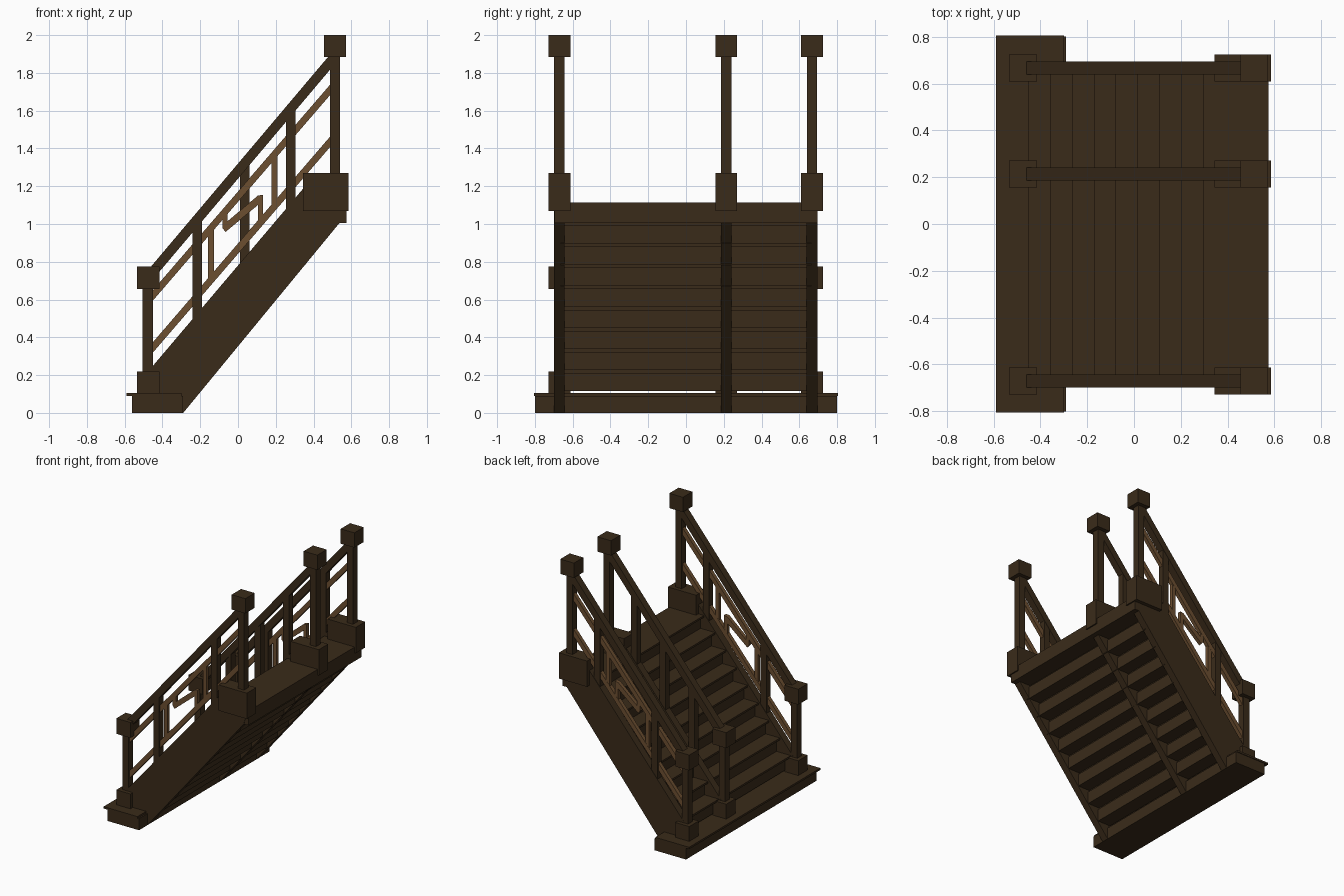
import bpy, bmesh

if "Cube" in bpy.data.objects:
    bpy.data.objects.remove(bpy.data.objects["Cube"])


def material(name, color):
    m = bpy.data.materials.new(name)
    m.diffuse_color = color
    m.use_nodes = True
    m.node_tree.nodes["Principled BSDF"].inputs["Base Color"].default_value = m.diffuse_color
    return m


DARK = material("dark_wood", (0.042, 0.024, 0.010, 1))
BROWN = material("brown_wood", (0.15, 0.077, 0.030, 1))


def prism(name, profile, y, width, mat=DARK):
    """Extrude an x-z profile along y, centred on y."""
    bm = bmesh.new()
    near = [bm.verts.new((x, y - width / 2, z)) for x, z in profile]
    far = [bm.verts.new((x, y + width / 2, z)) for x, z in profile]
    n = len(profile)
    bm.faces.new(near)
    bm.faces.new(far[::-1])
    for i in range(n):
        j = (i + 1) % n
        bm.faces.new((near[j], near[i], far[i], far[j]))
    bmesh.ops.recalc_face_normals(bm, faces=bm.faces)
    me = bpy.data.meshes.new(name)
    bm.to_mesh(me)
    bm.free()
    me.materials.append(mat)
    ob = bpy.data.objects.new(name, me)
    bpy.context.collection.objects.link(ob)
    return ob


def box(name, x0, x1, z0, z1, y, width, mat=DARK):
    return prism(name, [(x0, z0), (x1, z0), (x1, z1), (x0, z1)], y, width, mat)


def sloped(name, x0, x1, slope, top, thick, y, width, mat=DARK):
    """Bar with plumb-cut ends whose top edge is z = slope * x + top."""
    a, b = slope * x0 + top, slope * x1 + top
    return prism(name, [(x0, a - thick), (x1, b - thick), (x1, b), (x0, a)], y, width, mat)


# Base step and upper landing
box("base_block", -0.56, -0.29, 0, 0.09, 0, 1.60)
box("base_tread", -0.59, -0.30, 0.09, 0.105, 0, 1.61)
box("landing_block", 0.325, 0.575, 1.005, 1.10, 0, 1.39)
box("landing_tread", 0.295, 0.575, 1.10, 1.115, 0, 1.39)

# Steps: deep blocks reaching the underside of the stringers
RISE, RUN = 0.1115, 0.093
for k in range(8):
    nose, top = -0.45 + RUN * k, 0.2265 + RISE * k
    box("step_block", nose + 0.03, nose + 0.25, top - RISE, top - 0.015, 0, 1.33)
    box("step_tread", nose, nose + 0.24, top - 0.015, top, 0, 1.33)

# Three railings with stringers
for side, y in (("front", -0.670), ("middle", 0.213), ("back", 0.667)):
    prism(side + "_stringer",
          [(-0.47, 0), (-0.29, 0), (0.537, 1.005), (0.56, 1.08),
           (0.36, 1.205), (-0.47, 0.226)], y, 0.056)
    box(side + "_lower_post_foot", -0.535, -0.415, 0.10, 0.22, y, 0.115)
    box(side + "_lower_post", -0.505, -0.45, 0.22, 0.66, y, 0.055)
    box(side + "_lower_post_cap", -0.535, -0.415, 0.655, 0.775, y, 0.115)
    box(side + "_upper_post_foot", 0.343, 0.585, 1.07, 1.27, y, 0.115)
    box(side + "_upper_post", 0.487, 0.54, 1.27, 1.89, y, 0.055)
    box(side + "_upper_post_cap", 0.455, 0.572, 1.885, 2.0, y, 0.115)
    sloped(side + "_handrail", -0.475, 0.50, 1.184, 1.32, 0.08, y, 0.055)
    for x in (-0.215, 0.035, 0.28) if side == "middle" else (-0.215, 0.28):
        foot, head = 1.18 * x + 0.75, 1.184 * x + 1.28
        sloped(side + "_baluster", x - 0.025, x + 0.025, 1.18,
               head - 1.18 * x, head - foot, y, 0.05)
    if side == "middle":
        continue

    # Brown lattice infill on the outer railings only
    sloped(side + "_lower_rail", -0.46, 0.495, 1.16, 0.897, 0.055, y, 0.03, BROWN)
    sloped(side + "_upper_rail", -0.46, 0.495, 1.16, 1.172, 0.055, y, 0.03, BROWN)
    box(side + "_lattice_bar", -0.158, -0.128, 0.70, 0.98, y, 0.028, BROWN)
    box(side + "_lattice_bar", 0.178, 0.208, 1.10, 1.36, y, 0.028, BROWN)
    # Zigzag: drops from upper rail, crosses, drops to lower rail
    prism(side + "_lattice_zigzag",
          [(-0.083, 0.98), (-0.066, 0.958), (0.105, 1.10), (0.105, 0.98), (0.133, 1.01),
           (0.133, 1.155), (0.105, 1.15), (-0.055, 1.015), (-0.055, 1.07), (-0.083, 1.05)],
          y, 0.028, BROWN)
